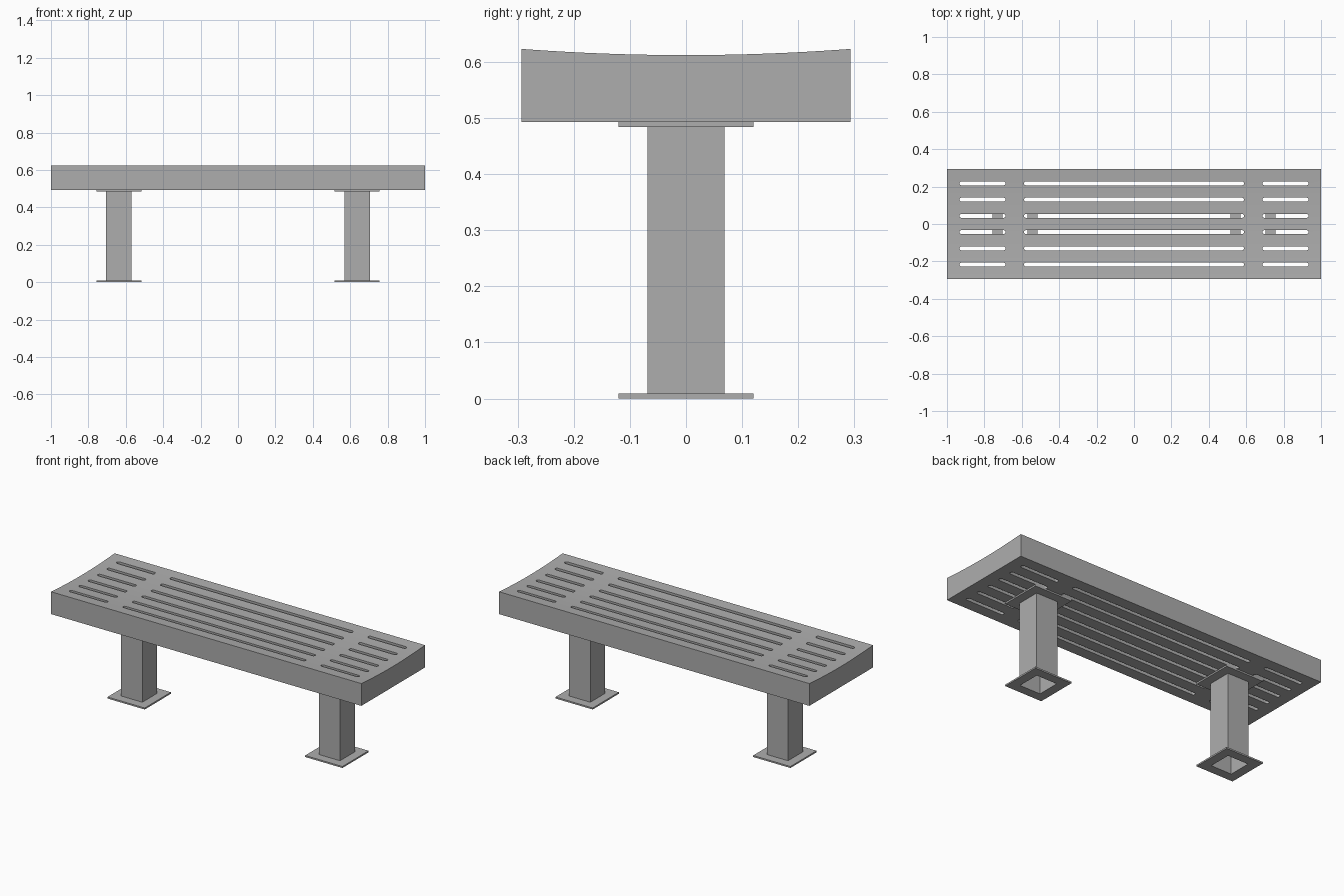
import bpy, bmesh, math

cube = bpy.data.objects.get("Cube")
if cube:
    bpy.data.objects.remove(cube, do_unlink=True)

grey = bpy.data.materials.new("grey_metal")
grey.use_nodes = True
grey.diffuse_color = (0.42, 0.42, 0.42, 1)
grey.node_tree.nodes["Principled BSDF"].inputs["Base Color"].default_value = grey.diffuse_color

HALF_DEPTH = 0.293
SEAT_BOTTOM, SEAT_TOP, DIP = 0.493, 0.623, 0.011
PLATE = 0.009
POST_X = 0.637


def make_object(name, bm):
    bmesh.ops.recalc_face_normals(bm, faces=bm.faces)
    mesh = bpy.data.meshes.new(name)
    bm.to_mesh(mesh)
    bm.free()
    mesh.materials.append(grey)
    obj = bpy.data.objects.new(name, mesh)
    bpy.context.collection.objects.link(obj)
    return obj


def extrude_outline(bm, points, offset):
    face = bm.faces.new([bm.verts.new(p) for p in points])
    result = bmesh.ops.extrude_face_region(bm, geom=[face])
    verts = [v for v in result["geom"] if isinstance(v, bmesh.types.BMVert)]
    bmesh.ops.translate(bm, verts=verts, vec=offset)


def square_ring(name, x, outer, inner, z0, z1):
    """Square tube or plate with a square hole through it."""
    bm = bmesh.new()
    corners = [(-1, -1), (1, -1), (1, 1), (-1, 1)]
    loops = [[bm.verts.new((x + r * cx, r * cy, z)) for cx, cy in corners]
             for r, z in ((outer, z0), (outer, z1), (inner, z1), (inner, z0))]
    for a, b in zip(loops, loops[1:] + loops[:1]):
        for i in range(4):
            j = (i + 1) % 4
            bm.faces.new((a[i], a[j], b[j], b[i]))
    return make_object(name, bm)


# Seat slab with a gently dished top
steps = 16
profile = [(-1, -HALF_DEPTH, SEAT_BOTTOM), (-1, HALF_DEPTH, SEAT_BOTTOM)]
for i in range(steps + 1):
    t = 1 - 2 * i / steps
    profile.append((-1, t * HALF_DEPTH, SEAT_TOP - DIP * (1 - t * t)))
bm = bmesh.new()
extrude_outline(bm, profile, (2, 0, 0))
seat = make_object("seat", bm)

# Round-ended slots: three groups along the length, six rows
bm = bmesh.new()
radius = 0.0105
for row in range(6):
    y = (row - 2.5) * 0.0868
    for x0, x1 in ((-0.933, -0.687), (-0.588, 0.588), (0.687, 0.933)):
        outline = []
        for cx, start in ((x1 - radius, -math.pi / 2), (x0 + radius, math.pi / 2)):
            for k in range(9):
                a = start + math.pi * k / 8
                outline.append((cx + radius * math.cos(a), y + radius * math.sin(a), 0.4))
        extrude_outline(bm, outline, (0, 0, 0.4))
cutter = make_object("slot_cutter", bm)
cutter.hide_render = True

slots = seat.modifiers.new("slots", 'BOOLEAN')
slots.operation = 'DIFFERENCE'
slots.solver = 'EXACT'
slots.object = cutter
bpy.context.view_layer.objects.active = seat
seat.select_set(True)
bpy.ops.object.modifier_apply(modifier=slots.name)
bpy.data.objects.remove(cutter, do_unlink=True)
bpy.ops.object.shade_smooth_by_angle(angle=math.radians(30))

# Hollow posts with a mounting plate at each end
for side, x in (("right", -POST_X), ("left", POST_X)):
    square_ring(side + "_post", x, 0.0685, 0.0665, PLATE, SEAT_BOTTOM - PLATE)
    square_ring(side + "_foot_plate", x, 0.12, 0.0665, 0, PLATE)
    square_ring(side + "_top_plate", x, 0.12, 0.0665, SEAT_BOTTOM - PLATE, SEAT_BOTTOM)
